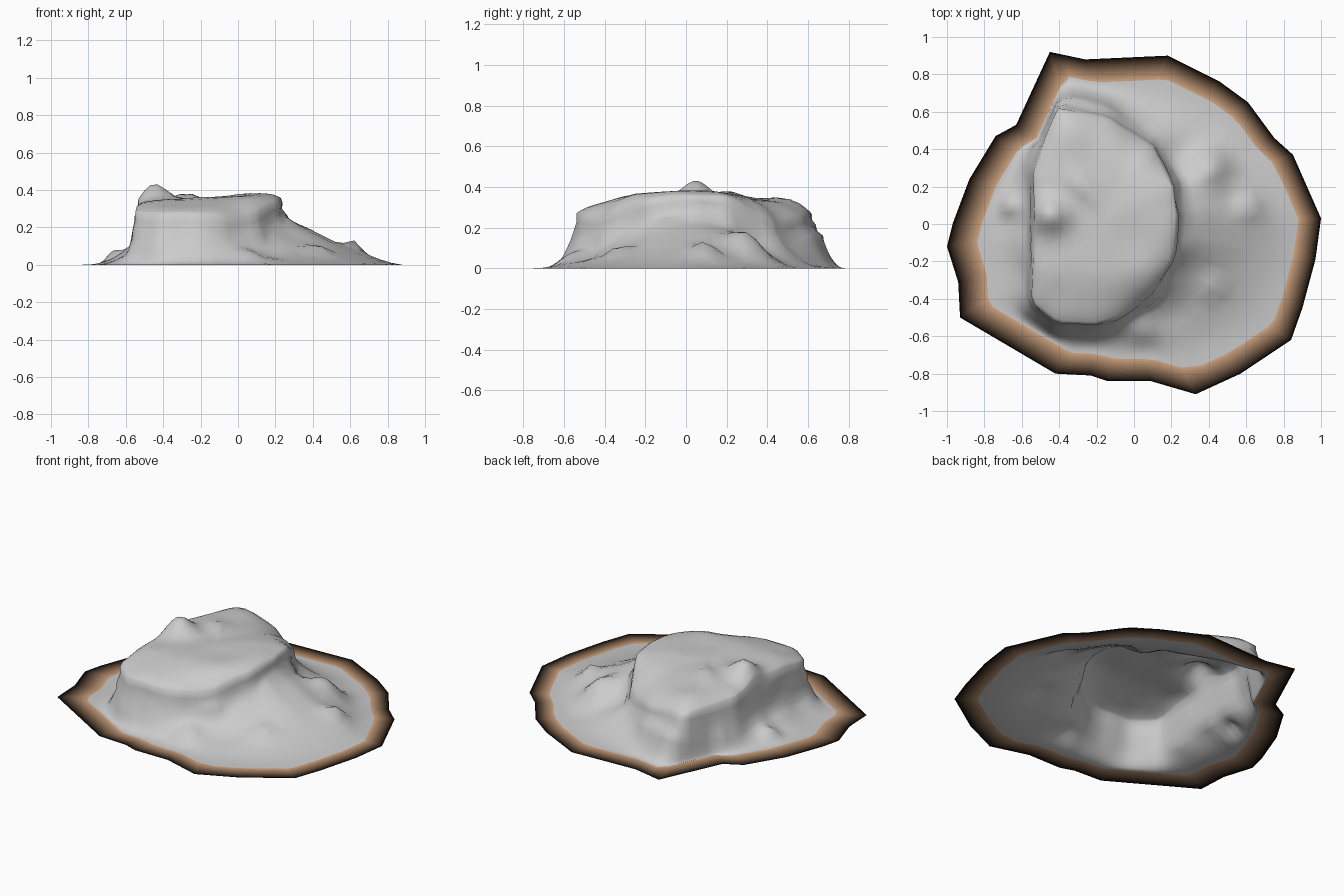
import bpy, bmesh, math
from mathutils import Vector, noise

if "Cube" in bpy.data.objects:
    bpy.data.objects.remove(bpy.data.objects["Cube"])

C = Vector((-0.17, 0.02))   # common centre of all contours

# Outline of the ground skirt, and of the rock's flat top
outer = [Vector(p) for p in (
    (-.45, .92), (-.26, .88), (.18, .90), (.46, .76), (.61, .65), (.75, .46),
    (.85, .37), (1.0, .03), (.97, -.19), (.90, -.45), (.84, -.62), (.57, -.80),
    (.33, -.91), (.09, -.84), (-.14, -.84), (-.23, -.81), (-.42, -.80),
    (-.93, -.50), (-.94, -.31), (-1.0, -.12), (-.97, 0), (-.88, .24),
    (-.74, .47), (-.63, .53))]
inner = [p * .86 + Vector((.02, 0)) for p in outer]
plateau = [Vector(p) for p in (
    (-.41, .62), (-.14, .57), (.10, .42), (.21, .20), (.23, .05), (.21, -.18),
    (.10, -.37), (-.08, -.50), (-.20, -.54), (-.41, -.53), (-.55, -.42),
    (-.53, 0), (-.54, .27), (-.48, .45))]

# Lumps: x, y, height, spread
top_lumps = [(-.45, .05, .095, .09), (-.28, .20, .03, .05), (-.36, .50, .05, .13)]
low_lumps = [(.41, .30, .10, .10), (.62, .10, .07, .06), (.42, -.34, .04, .06),
             (.25, -.12, .03, .08), (-.67, .10, .05, .05), (.05, -.58, .04, .07)]


def cross(a, b):
    return a.x * b.y - a.y * b.x


def radius(poly, ang):
    """Distance from C to the outline in a given direction."""
    d, best = Vector((math.cos(ang), math.sin(ang))), 0
    for i, a in enumerate(poly):
        e = poly[(i + 1) % len(poly)] - a
        k = cross(d, e)
        if abs(k) > 1e-9:
            s, t = cross(a - C, d) / k, cross(a - C, e) / k
            if -1e-4 <= s <= 1.0001:
                best = max(best, t)
    return best


def bell(x, mid, width):
    return math.exp(-((x - mid) / width) ** 2)


def lumps(table, x, y):
    return sum(h * bell(x, a, s) * bell(y, b, s) for a, b, h, s in table)


def rough(x, y, z):
    return noise.noise(Vector((x * 5, y * 5, z * 5 + 3)))


def top_z(x, y):
    return (.365 + .06 * (x + .1) - .2 * max(0, abs(y) - .25)
            + lumps(top_lumps, x, y) + .015 * rough(x, y, 0))


def column(ang):
    """Rock points from the middle of the top out to the skirt."""
    d = Vector((math.cos(ang), math.sin(ang)))
    P, I = radius(plateau, ang), radius(inner, ang)
    right, back = bell(ang, -.02, .65), bell(ang, 1.75, .35)
    roll = .09 * bell(ang, 1.05, .4) + .06 * bell(ang, -1.0, .45)
    pts = []
    for f in (.15, .3, .45, .6, .72, .83, .91, .97, 1):
        p = C + d * P * f
        pts.append((p.x, p.y, top_z(p.x, p.y) - .025 * f ** 12 - roll * f ** 5))
    edge = pts[-1][2]
    foot_z = min(.09 + .155 * right + .07 * back, edge - .03)
    foot_r = min(P + .05 + .02 * back, I - .025)
    # steep wall
    for f in (.25, .5, .75):
        p = C + d * (P + (foot_r - P) * f ** 1.6)
        n = rough(p.x, p.y, f) * .02
        p += d * n * (1 if I - P > .12 else .2)
        pts.append((p.x, p.y, edge + (foot_z - edge) * f))
    # apron falling to the ground
    for i in range(11):
        t = i / 10
        p = C + d * (foot_r + (I - foot_r) * t)
        fall = (1 - t) ** (2.3 - .95 * right)
        z = foot_z * fall + lumps(low_lumps, p.x, p.y) * min(1, 3 * (1 - t))
        z += .04 * rough(p.x, p.y, 0) * fall
        pts.append((p.x, p.y, max(0, z) if t < 1 else 0))
    return pts


def loft(name, columns, cap=None):
    """Closed band of quads between neighbouring columns of points."""
    bm = bmesh.new()
    cols = [[bm.verts.new(p) for p in c] for c in columns]
    mid = bm.verts.new(cap) if cap else None
    for i, a in enumerate(cols):
        b = cols[(i + 1) % len(cols)]
        if mid:
            bm.faces.new((mid, a[0], b[0]))
        for j in range(len(a) - 1):
            f = bm.faces.new((a[j], a[j + 1], b[j + 1], b[j]))
            f.material_index = j
    me = bpy.data.meshes.new(name)
    bm.to_mesh(me)
    bm.free()
    ob = bpy.data.objects.new(name, me)
    bpy.context.collection.objects.link(ob)
    return ob


# Directions: even steps, the nearest ones moved onto the skirt's corners
angles = [-math.pi + math.tau * i / 84 for i in range(84)]
for p in outer:
    a = math.atan2(p.y - C.y, p.x - C.x)
    k = min(range(84), key=lambda i: abs(angles[i] - a))
    angles[k] = a
angles.sort()

# Rock
rock = loft("rock", [column(a) for a in angles], (C.x, C.y, top_z(C.x, C.y)))
for f in rock.data.polygons:
    f.material_index = 0
bpy.context.view_layer.objects.active = rock
rock.select_set(True)
bpy.ops.object.shade_smooth_by_angle(angle=math.radians(65))

# Flat skirt fading from tan to black
BANDS = 12
skirt_cols = []
for a in angles:
    d = Vector((math.cos(a), math.sin(a)))
    I, O = radius(inner, a), radius(outer, a)
    ring = [C + d * (I + (O - I) * j / BANDS) for j in range(BANDS + 1)]
    skirt_cols.append([(p.x, p.y, 0) for p in ring])
skirt = loft("ground_skirt", skirt_cols)
for j in range(BANDS):
    m = bpy.data.materials.new("skirt_shade_%d" % j)
    k = (1 - (j + .5) / BANDS) ** 1.7
    m.diffuse_color = (.68 * k, .40 * k, .23 * k, 1)
    m.use_nodes = True
    m.node_tree.nodes["Principled BSDF"].inputs["Base Color"].default_value = m.diffuse_color
    skirt.data.materials.append(m)
